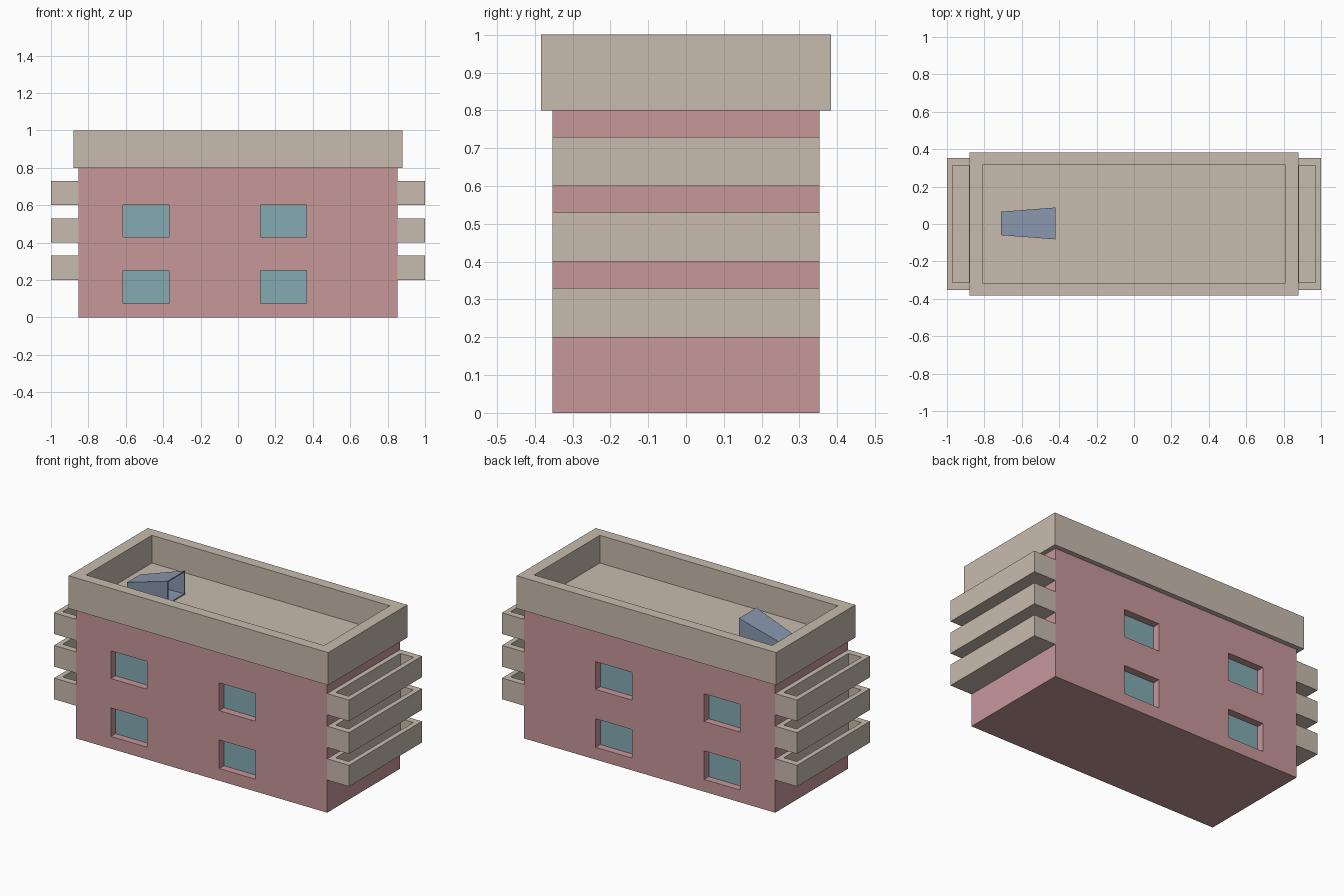
import bpy
import bmesh
from mathutils import Vector

default = bpy.data.objects.get("Cube")
if default:
    bpy.data.objects.remove(default, do_unlink=True)


def material(name, rgb):
    mat = bpy.data.materials.new(name)
    mat.use_nodes = True
    colour = (*rgb, 1)
    mat.diffuse_color = colour
    mat.node_tree.nodes["Principled BSDF"].inputs["Base Color"].default_value = colour
    return mat


PINK = material("pink wall", (0.57, 0.31, 0.32))
BEIGE = material("beige concrete", (0.58, 0.50, 0.42))
TEAL = material("teal glass", (0.23, 0.41, 0.45))
BLUE = material("blue metal", (0.25, 0.31, 0.42))


def box(low, high):
    """Start a bmesh box between two corners."""
    low, high = Vector(low), Vector(high)
    bm = bmesh.new()
    bmesh.ops.create_cube(bm, size=1)
    for v in bm.verts:
        v.co = (low + high) / 2 + v.co * (high - low)
    bm.normal_update()
    return bm


def finish(bm, name, *mats):
    mesh = bpy.data.meshes.new(name)
    bmesh.ops.recalc_face_normals(bm, faces=bm.faces)
    bm.to_mesh(mesh)
    bm.free()
    for mat in mats:
        mesh.materials.append(mat)
    obj = bpy.data.objects.new(name, mesh)
    bpy.context.collection.objects.link(obj)


def facing(bm, direction):
    bm.normal_update()
    return max(bm.faces, key=lambda f: f.normal.dot(Vector(direction)))


def push(bm, faces, depth):
    """Sink faces straight inwards, leaving side walls behind."""
    bmesh.ops.inset_individual(bm, faces=faces, thickness=0, depth=-depth)


def tray(name, low, high, rim_x, rim_y, floor):
    """Open-topped box with a rim of given widths and a floor thickness."""
    bm = box(low, high)
    top = facing(bm, (0, 0, 1))
    push(bm, [top], 0)
    mid = (Vector(low) + Vector(high)) / 2
    for v in top.verts:
        v.co.x += rim_x if v.co.x < mid.x else -rim_x
        v.co.y += rim_y if v.co.y < mid.y else -rim_y
    bm.normal_update()
    push(bm, [top], high[2] - low[2] - floor)
    finish(bm, name, BEIGE)


# Main block with recessed windows on front and back
columns = [(-0.615, -0.37), (0.12, 0.365)]
rows = [(0.075, 0.25), (0.43, 0.60)]
bm = box((-0.852, -0.353, 0), (0.852, 0.353, 0.8))
for spans, axis in ((columns, Vector((1, 0, 0))), (rows, Vector((0, 0, 1)))):
    for span in spans:
        for cut in span:
            bmesh.ops.bisect_plane(bm, geom=bm.verts[:] + bm.edges[:] + bm.faces[:],
                                   plane_co=axis * cut, plane_no=axis)


def in_window(face):
    c = face.calc_center_median()
    return (abs(face.normal.y) > 0.9
            and any(a < c.x < b for a, b in columns)
            and any(a < c.z < b for a, b in rows))


bm.normal_update()
panes = [f for f in bm.faces if in_window(f)]
push(bm, panes, 0.045)
for pane in panes:
    pane.material_index = 1
finish(bm, "main_block", PINK, TEAL)

# Roof parapet
tray("roof_parapet", (-0.88, -0.383, 0.8), (0.88, 0.383, 1), 0.073, 0.065, 0.03)

# Three balconies on each end
for level, z in enumerate((0.2, 0.4, 0.6), 1):
    for side, x0, x1 in (("left", 0.852, 1), ("right", -1, -0.852)):
        tray(f"{side}_balcony_{level}", (x0, -0.353, z), (x1, 0.353, z + 0.13),
             0.03, 0.04, 0.02)

# Tapered hollow roof vent, opening towards +x
bm = box((-0.71, -0.082, 0.83), (-0.42, 0.088, 0.975))
for v in bm.verts:
    if v.co.x < -0.6:
        v.co.y = 0.003 + (v.co.y - 0.003) * 0.74
        v.co.z = min(v.co.z, 0.882)
mouth = facing(bm, (1, 0, 0))
bmesh.ops.inset_individual(bm, faces=[mouth], thickness=0.01)
bm.normal_update()
push(bm, [mouth], 0.27)
for v in mouth.verts:
    v.co.y = 0.003 + (v.co.y - 0.003) * 0.72
    v.co.z = min(v.co.z, 0.874)
finish(bm, "roof_vent", BLUE)
